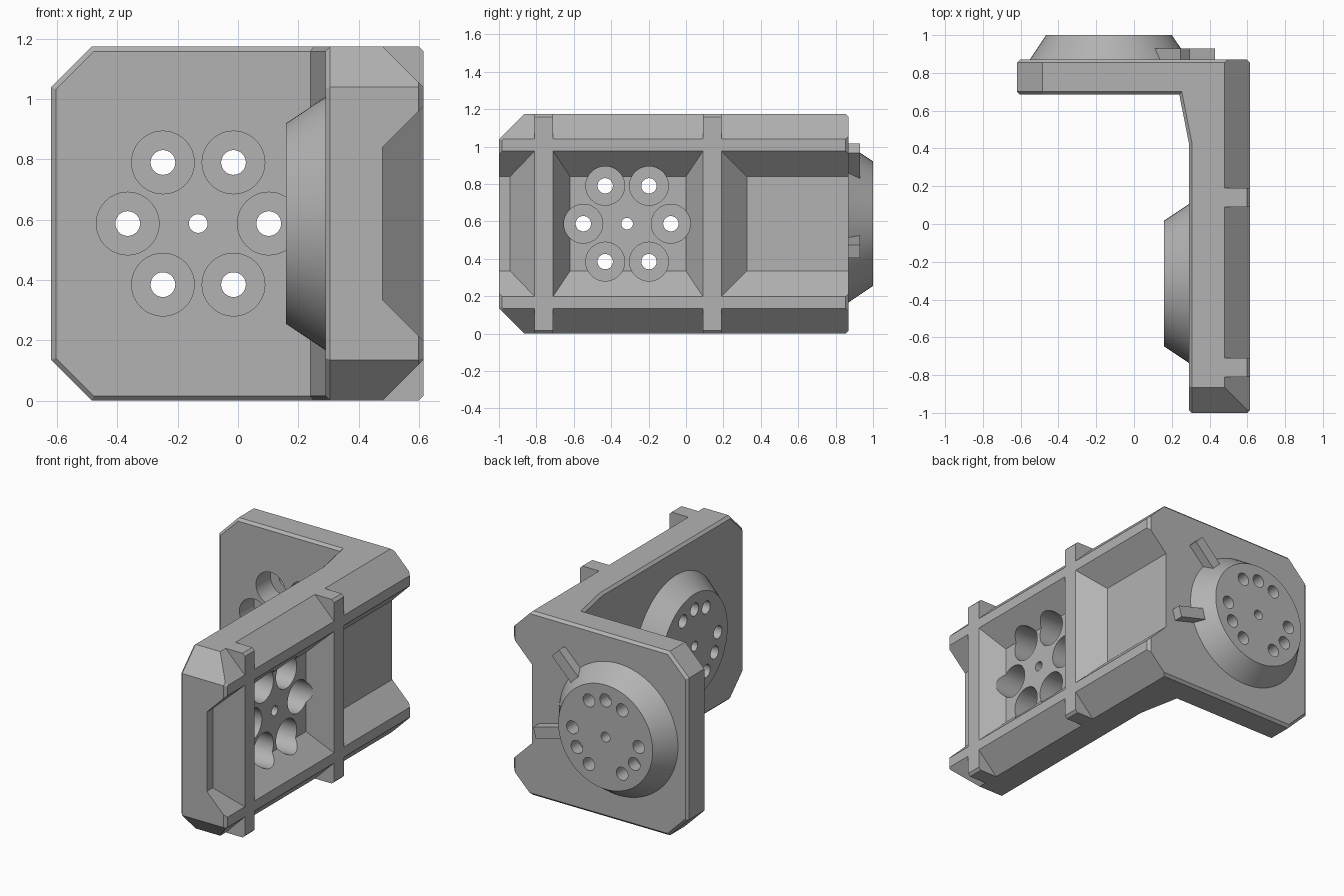
import bpy, bmesh, math
from mathutils import Vector, Matrix

cube = bpy.data.objects.get("Cube")
if cube:
    bpy.data.objects.remove(cube, do_unlink=True)

grey = bpy.data.materials.new("plain_grey")
grey.use_nodes = True
colour = (0.45, 0.45, 0.45, 1)
grey.diffuse_color = colour
grey.node_tree.nodes["Principled BSDF"].inputs["Base Color"].default_value = colour

TOP, INNER, OUTER, FLOOR = 1.175, 0.29, 0.615, 0.48
CUT = 0.135
MID = TOP / 2


def finish(name, bm):
    bmesh.ops.recalc_face_normals(bm, faces=bm.faces[:])
    mesh = bpy.data.meshes.new(name)
    bm.to_mesh(mesh)
    bm.free()
    mesh.materials.append(grey)
    ob = bpy.data.objects.new(name, mesh)
    bpy.context.collection.objects.link(ob)
    return ob


def prism(name, points, along):
    bm = bmesh.new()
    face = bm.faces.new([bm.verts.new(p) for p in points])
    new = bmesh.ops.extrude_face_region(bm, geom=[face])["geom"]
    bmesh.ops.translate(bm, vec=along, verts=[v for v in new if isinstance(v, bmesh.types.BMVert)])
    return finish(name, bm)


def cone(name, frame, r1, r2, z1, z2, u=0, v=0, sides=48):
    bm = bmesh.new()
    place = frame @ Matrix.Translation((u, v, (z1 + z2) / 2))
    bmesh.ops.create_cone(bm, cap_ends=True, segments=sides, radius1=r1, radius2=r2,
                          depth=z2 - z1, matrix=place)
    return finish(name, bm)


def cut(target, cutter, keep=False):
    mod = target.modifiers.new("cut", 'BOOLEAN')
    mod.operation, mod.solver, mod.object = 'DIFFERENCE', 'EXACT', cutter
    bpy.context.view_layer.objects.active = target
    bpy.ops.object.modifier_apply(modifier=mod.name)
    if not keep:
        bpy.data.objects.remove(cutter, do_unlink=True)


def pocket(floor_y, rim_y):
    # tapered block, carried on past the outer face
    bm = bmesh.new()
    rings = []
    for t in (0, 1.3):
        y0, y1 = (a + (b - a) * t for a, b in zip(floor_y, rim_y))
        half = 0.253 + CUT * t
        x = FLOOR + (OUTER - FLOOR) * t
        rings.append([bm.verts.new((x, y, MID + s * half))
                      for y, s in ((y0, -1), (y1, -1), (y1, 1), (y0, 1))])
    low, high = rings
    bm.faces.new(low)
    bm.faces.new(high)
    for i in range(4):
        j = (i + 1) % 4
        bm.faces.new((low[i], low[j], high[j], high[i]))
    return finish("pocket_cutter", bm)


# L-shaped body
outline = [(INNER, -1), (OUTER, -1), (OUTER, 0.87), (-0.62, 0.87),
           (-0.62, 0.685), (0.24, 0.685), (INNER, 0.43)]
body = prism("bracket_body", [(x, y, 0) for x, y in outline], (0, 0, TOP))

# Clipped corners on the arm end and the plate end
e = 0.1
for edge, out in ((0, -1), (TOP, 1)):
    tri = [(-e, edge - out * (CUT + e)), (-e, edge + out * e), (CUT + e, edge + out * e)]
    cut(body, prism("corner_cutter", [(0.2, d - 1, z) for d, z in tri], (0.6, 0, 0)))
    cut(body, prism("corner_cutter", [(d - 0.62, 0.5, z) for d, z in tri], (0, 0.6, 0)))

# Narrow bevel on the square convex edges
bm = bmesh.new()
bm.from_mesh(body.data)
bmesh.ops.dissolve_limit(bm, angle_limit=0.01, verts=bm.verts[:], edges=bm.edges[:])
sharp = [ed for ed in bm.edges if len(ed.link_faces) == 2
         and ed.is_convex and ed.calc_face_angle() > 1.05]
bmesh.ops.bevel(bm, geom=sharp, offset=0.016, segments=1, affect='EDGES')
bm.to_mesh(body.data)
bm.free()

# Sloped flanges and tapered pockets between the two ribs
for y0, y1 in ((-1.1, -0.81), (-0.71, 0.09), (0.19, 1)):
    for edge, out in ((0, -1), (TOP, 1)):
        tri = [(OUTER + e, edge - out * (CUT + e)), (OUTER + e, edge + out * e),
               (FLOOR - e, edge + out * e)]
        cut(body, prism("flange_cutter", [(x, y0, z) for x, z in tri], (0, y1 - y0, 0)))
for floor_y, rim_y in (((-1.2, -0.94), (-1.2, -0.81)), ((-0.62, 0), (-0.71, 0.09)),
                       ((0.325, 1.1), (0.19, 1.1))):
    cut(body, pocket(floor_y, rim_y))


def frame_at(origin, out):
    w, v = Vector(out), Vector((0, 0, 1))
    return Matrix.Translation(origin) @ Matrix((v.cross(w), v, w)).transposed().to_4x4()


# Round hubs with counterbored bolt holes
arm_frame = frame_at((INNER, -0.315, MID), (-1, 0, 0))
plate_frame = frame_at((-0.132, 0.87, MID), (0, 1, 0))
RING = 0.234
parts = [body]
for name, frame in (("arm_hub", arm_frame), ("plate_hub", plate_frame)):
    hub = cone(name, frame, 0.42, 0.333, 0, 0.13, sides=96)
    parts.append(hub)
    spots = [(0, 0, 0.031)]
    for i in range(6):
        a = math.radians(60 * i)
        spots.append((RING * math.cos(a), RING * math.sin(a), 0.041))
    for u, v, r in spots:
        if r > 0.04:
            cut(body, cone("bore_cutter", frame, 0.104, 0.104, -0.4, -0.04, u, v))
        hole = cone("hole_cutter", frame, r, r, -0.4, 0.3, u, v, 32)
        cut(body, hole, keep=True)
        cut(hub, hole)
    for deg in (90, 210, 330):
        a = math.radians(deg)
        cut(hub, cone("blind_cutter", frame, 0.041, 0.041, 0.05, 0.3,
                      RING * math.cos(a), RING * math.sin(a), 32))

# Radial index tabs beside the plate hub
for name, deg in (("upper_tab", 135), ("lower_tab", 195)):
    turn = plate_frame @ Matrix.Rotation(math.radians(deg), 4, 'Z')
    corners = [turn @ Vector(p) for p in ((0.36, -0.036, 0), (0.57, -0.036, 0),
                                          (0.57, 0.036, 0), (0.36, 0.036, 0))]
    parts.append(prism(name, corners, (0, 0.06, 0)))

for ob in bpy.context.view_layer.objects:
    ob.select_set(ob in parts)
bpy.context.view_layer.objects.active = body
bpy.ops.object.shade_smooth_by_angle(angle=math.radians(10))
